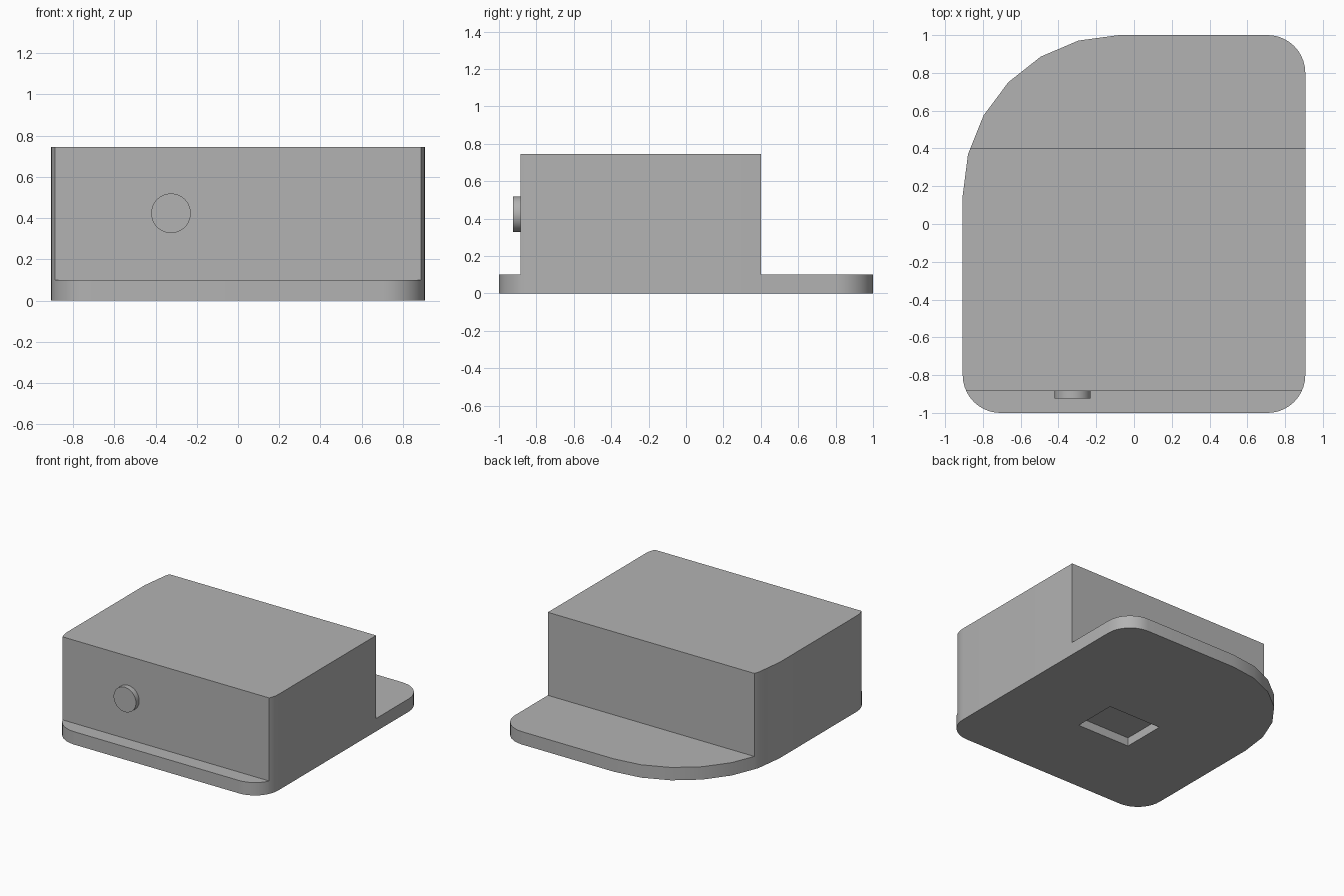
import bpy
import bmesh
from math import sin, cos, radians, pi
from mathutils import Vector

old = bpy.data.objects.get("Cube")
if old:
    bpy.data.objects.remove(old, do_unlink=True)

HALF_W = 0.907
BASE_H, BODY_H = 0.1, 0.745
BODY_FRONT, BODY_BACK = -0.885, 0.4

grey = bpy.data.materials.new("plain grey")
grey.use_nodes = True
colour = (0.45, 0.45, 0.45, 1)
grey.diffuse_color = colour
grey.node_tree.nodes["Principled BSDF"].inputs["Base Color"].default_value = colour


def add_object(name, bm):
    bmesh.ops.recalc_face_normals(bm, faces=bm.faces)
    mesh = bpy.data.meshes.new(name)
    bm.to_mesh(mesh)
    bm.free()
    mesh.materials.append(grey)
    obj = bpy.data.objects.new(name, mesh)
    bpy.context.collection.objects.link(obj)
    return obj


def select_only(obj):
    bpy.ops.object.select_all(action='DESELECT')
    obj.select_set(True)
    bpy.context.view_layer.objects.active = obj


def corner(sx, sy, rx, ry, start, steps):
    """Quarter ellipse in one corner of the outline, counter-clockwise."""
    cx, cy = sx * (HALF_W - rx), sy * (1 - ry)
    angles = [radians(start + 90 * i / steps) for i in range(steps + 1)]
    return [(cx + rx * cos(a), cy + ry * sin(a), 0) for a in angles]


def raise_faces(bm, faces, height):
    new = bmesh.ops.extrude_face_region(bm, geom=faces)["geom"]
    verts = [g for g in new if isinstance(g, bmesh.types.BMVert)]
    bmesh.ops.translate(bm, verts=verts, vec=(0, 0, height))
    return [g for g in new if isinstance(g, bmesh.types.BMFace)]


# Housing: one outline with three small corners and one large faceted corner
outline = (corner(1, 1, 0.2, 0.2, 0, 10) + corner(-1, 1, 0.827, 0.85, 90, 6)
           + corner(-1, -1, 0.2, 0.2, 180, 10) + corner(1, -1, 0.2, 0.2, 270, 10))
bm = bmesh.new()
bm.faces.new([bm.verts.new(p) for p in outline])
for y in (BODY_FRONT, BODY_BACK):
    bmesh.ops.bisect_plane(bm, geom=bm.verts[:] + bm.edges[:] + bm.faces[:],
                           plane_co=(0, y, 0), plane_no=(0, 1, 0))
top = raise_faces(bm, bm.faces[:], BASE_H)
middle = [f for f in top if BODY_FRONT < f.calc_center_median().y < BODY_BACK]
raise_faces(bm, middle, BODY_H - BASE_H)
# Merge the flat underside into a single face
under = [e for e in bm.edges if len(e.link_faces) == 2
         and all(v.co.z < 0.001 for f in e.link_faces for v in f.verts)]
bmesh.ops.dissolve_edges(bm, edges=under, use_verts=False)
housing = add_object("housing", bm)

# Shallow rectangular recess in the underside
bm = bmesh.new()
bmesh.ops.create_cube(bm, size=1)
bmesh.ops.scale(bm, verts=bm.verts, vec=(0.455, 0.345, 0.132))
bmesh.ops.translate(bm, verts=bm.verts, vec=(0, -0.165, 0))
cutter = add_object("recess_cutter", bm)
cutter.hide_render = True
cut = housing.modifiers.new("recess", 'BOOLEAN')
cut.operation = 'DIFFERENCE'
cut.solver = 'EXACT'
cut.object = cutter
select_only(housing)
bpy.ops.object.modifier_apply(modifier=cut.name)
bpy.data.objects.remove(cutter, do_unlink=True)

# Round button on the front wall
bm = bmesh.new()
bmesh.ops.create_cone(bm, cap_ends=True, segments=40, radius1=0.096,
                      radius2=0.096, depth=0.04)
bmesh.ops.rotate(bm, verts=bm.verts, cent=(0, 0, 0),
                 matrix=Vector((0, 0, 1)).rotation_difference(Vector((0, -1, 0))).to_matrix())
bmesh.ops.translate(bm, verts=bm.verts, vec=(-0.325, BODY_FRONT - 0.02, 0.423))
button = add_object("front_button", bm)

for obj in (housing, button):
    select_only(obj)
    bpy.ops.object.shade_smooth_by_angle(angle=radians(30))
